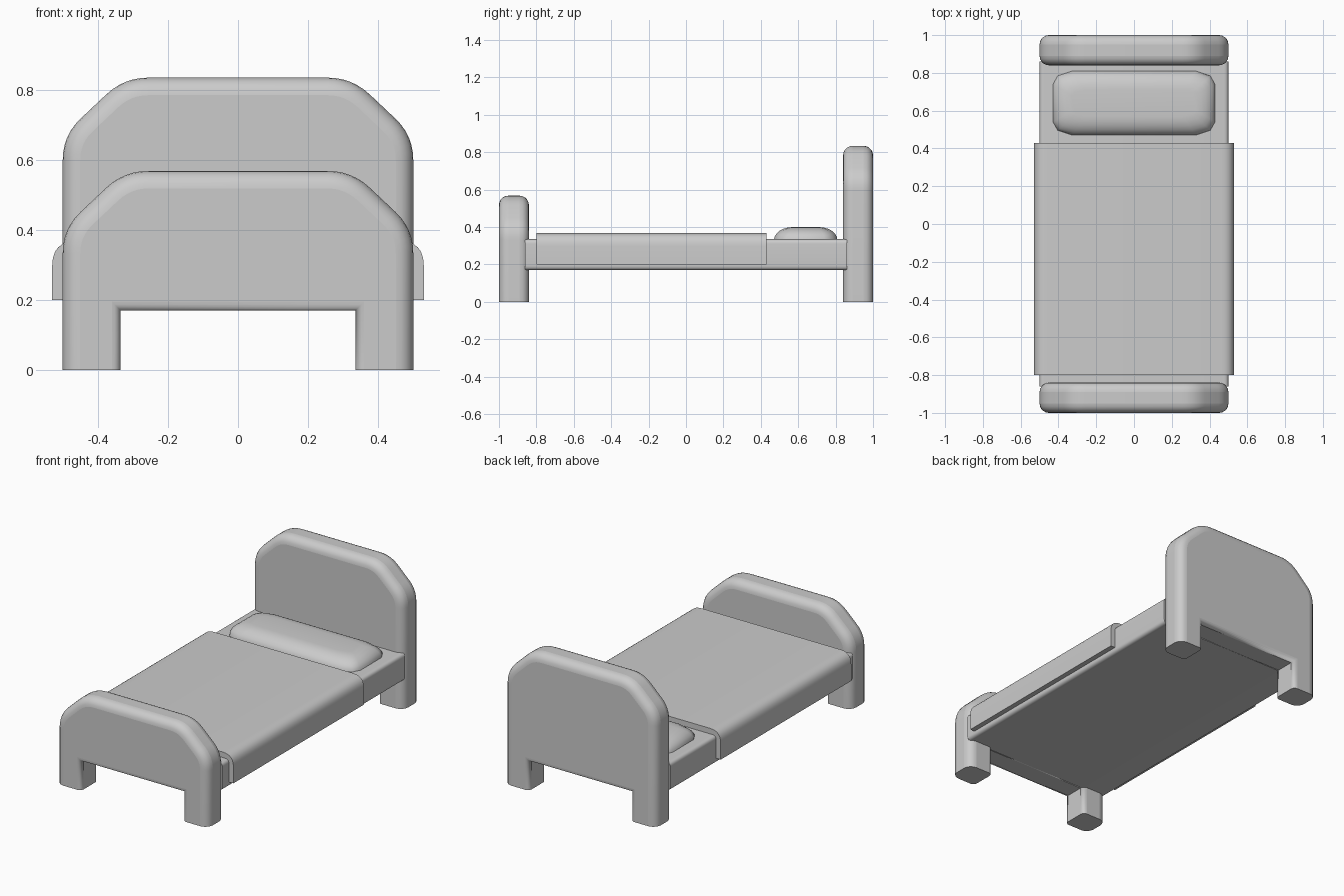
import bpy, bmesh
from math import sin, cos, pi

cube = bpy.data.objects.get("Cube")
if cube:
    bpy.data.objects.remove(cube, do_unlink=True)

GREY = (0.6, 0.6, 0.6, 1)
mat = bpy.data.materials.new("plain grey")
mat.use_nodes = True
mat.diffuse_color = GREY
mat.node_tree.nodes["Principled BSDF"].inputs["Base Color"].default_value = GREY


def finish(bm, name, angle=50):
    bmesh.ops.recalc_face_normals(bm, faces=bm.faces)
    mesh = bpy.data.meshes.new(name)
    bm.to_mesh(mesh)
    bm.free()
    mesh.materials.append(mat)
    ob = bpy.data.objects.new(name, mesh)
    bpy.context.collection.objects.link(ob)
    bpy.ops.object.select_all(action='DESELECT')
    bpy.context.view_layer.objects.active = ob
    ob.select_set(True)
    bpy.ops.object.shade_smooth_by_angle(angle=angle * pi / 180)
    return ob


def extrude_profile(points, y0, y1):
    """Prism along y from an (x, z) outline."""
    bm = bmesh.new()
    face = bm.faces.new([bm.verts.new((x, y0, z)) for x, z in points])
    new = bmesh.ops.extrude_face_region(bm, geom=[face])["geom"]
    bmesh.ops.translate(bm, vec=(0, y1 - y0, 0),
                        verts=[v for v in new if isinstance(v, bmesh.types.BMVert)])
    return bm


def rounded(points, radii, steps=6):
    """Round each outline corner by its cut-back distance."""
    out = []
    n = len(points)
    for i, ((x, z), r) in enumerate(zip(points, radii)):
        if not r:
            out.append((x, z))
            continue
        ends = []
        for qx, qz in (points[i - 1], points[(i + 1) % n]):
            d = ((qx - x) ** 2 + (qz - z) ** 2) ** 0.5
            ends.append((x + (qx - x) * r / d, z + (qz - z) * r / d))
        (ax, az), (bx, bz) = ends
        for k in range(steps + 1):
            t = k / steps
            a, b, c = (1 - t) ** 2, 2 * t * (1 - t), t * t
            out.append((a * ax + b * x + c * bx, a * az + b * z + c * bz))
    return out


# Headboard and footboard, each with its two legs
def board(name, y0, y1, top):
    half = [(0.335, 0.17), (0.335, 0), (0.5, 0), (0.5, top - 0.165), (0.325, top)]
    outline = half + [(-x, z) for x, z in reversed(half)]
    radii = [0, 0, 0, 0.07, 0.07]
    bm = extrude_profile(rounded(outline, radii + radii[::-1]), y0, y1)
    weight = bm.edges.layers.float.new("bevel_weight_edge")
    for e in bm.edges:
        a, b = (v.co for v in e.verts)
        if abs(a.y - b.y) < 0.01 and max(a.z, b.z) > 0.01:
            inner = max(abs(a.x), abs(b.x)) < 0.34 and max(a.z, b.z) < 0.18
            e[weight] = 0.5 if inner else 1
    ob = finish(bm, name)
    bevel = ob.modifiers.new("soft edges", 'BEVEL')
    bevel.limit_method = 'WEIGHT'
    bevel.width = 0.05
    bevel.segments = 5
    # Keep the smoothing after the bevel
    while ob.modifiers[0] != bevel:
        ob.modifiers.move(ob.modifiers.find(bevel.name), 0)


board("headboard", 0.84, 1, 0.834)
board("footboard", -1, -0.84, 0.568)


# Mattress and blanket
def slab(name, y0, y1, w, z0, z1, low, high):
    outline = [(-w, z0), (w, z0), (w, z1), (-w, z1)]
    finish(extrude_profile(rounded(outline, [low, low, high, high]), y0, y1), name)


slab("mattress", -0.86, 0.86, 0.5, 0.17, 0.335, 0.025, 0.025)
slab("blanket", -0.8, 0.43, 0.53, 0.2, 0.368, 0, 0.07)

# Pillow, lofted from shrinking rings
quarter = [(0.43, 0.1), (0.405, 0.145), (0.33, 0.17)]
ring = quarter + [(-x, y) for x, y in reversed(quarter)]
ring += [(-x, -y) for x, y in ring]
bm = bmesh.new()
loops = []
for k in range(7):
    t = pi / 2 * k / 6
    inset = 0.1 * (1 - cos(t))
    sx, sy = 1 - inset / 0.43, 1 - inset / 0.17
    loops.append([bm.verts.new((x * sx, 0.64 + y * sy, 0.33 + 0.07 * sin(t))) for x, y in ring])
for lower, upper in zip(loops, loops[1:]):
    for i in range(len(ring)):
        j = (i + 1) % len(ring)
        bm.faces.new((lower[i], lower[j], upper[j], upper[i]))
bm.faces.new(loops[0])
bm.faces.new(loops[-1])
finish(bm, "pillow", 60)
